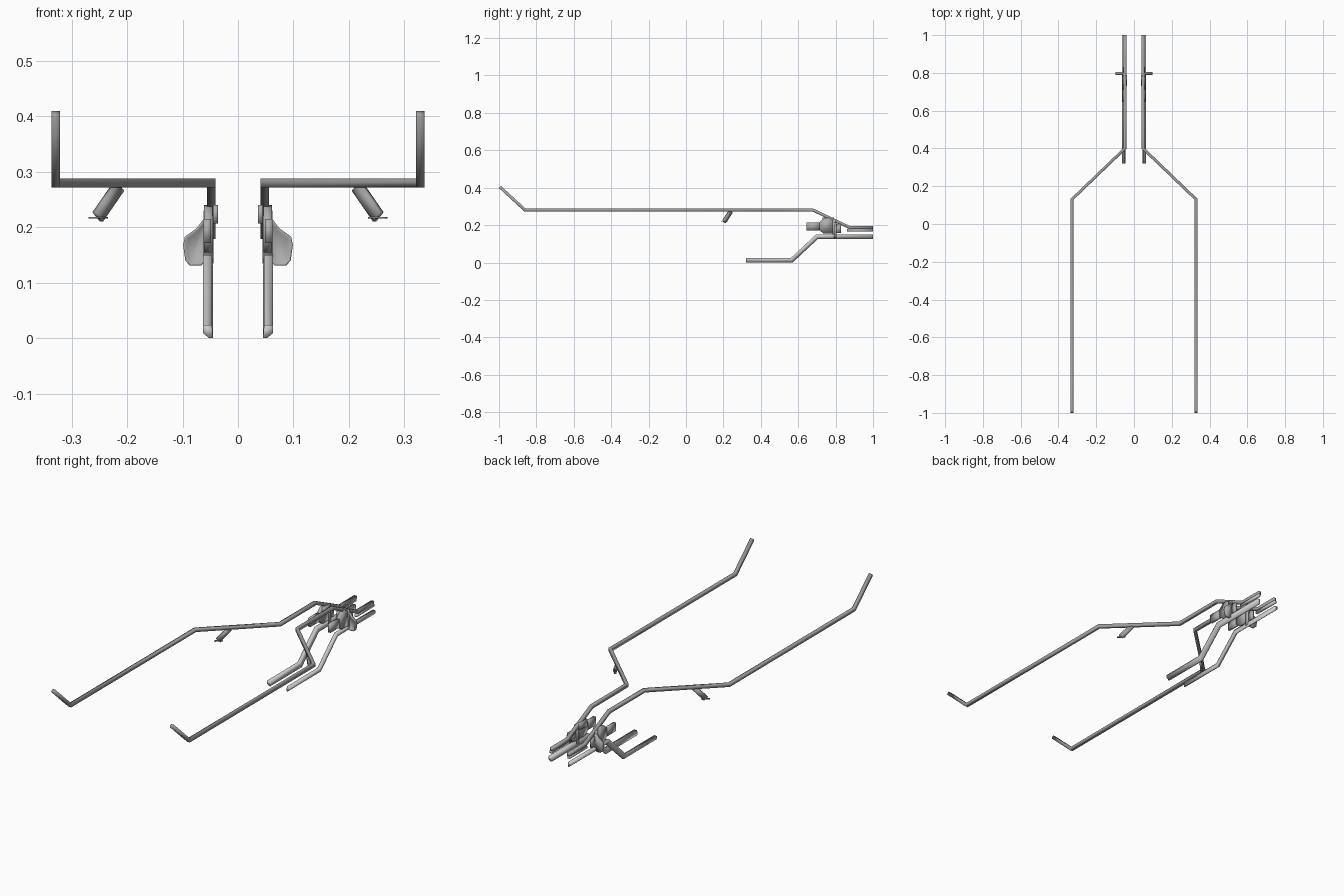
import bpy, bmesh, math
from mathutils import Vector

if "Cube" in bpy.data.objects:
    bpy.data.objects.remove(bpy.data.objects["Cube"])


def grey(name, v):
    m = bpy.data.materials.new(name)
    m.diffuse_color = (v, v, v, 1)
    m.use_nodes = True
    m.node_tree.nodes["Principled BSDF"].inputs["Base Color"].default_value = m.diffuse_color
    return m


RAIL, RUNNER, BRACKET = grey("rail_grey", .36), grey("runner_grey", .6), grey("bracket_grey", .42)


def finish(name, bm, mat):
    """Turn a bmesh into a smooth-shaded object mirrored across x = 0."""
    bmesh.ops.recalc_face_normals(bm, faces=bm.faces)
    for f in bm.faces:
        f.smooth = True
    me = bpy.data.meshes.new(name)
    bm.to_mesh(me)
    bm.free()
    me.materials.append(mat)
    ob = bpy.data.objects.new(name, me)
    bpy.context.collection.objects.link(ob)
    mod = ob.modifiers.new("Mirror", 'MIRROR')
    mod.use_axis[0] = True
    mod.use_mirror_merge = False
    return ob


def sweep(name, path, profile, mat):
    """Sweep an upright (outward, up) profile along a path with mitred corners."""
    bm = bmesh.new()
    pts = [Vector(p) for p in path]
    rings = []
    for i, p in enumerate(pts):
        a = (p - pts[i - 1]).normalized() if i else (pts[1] - p).normalized()
        b = (pts[i + 1] - p).normalized() if i < len(pts) - 1 else a
        t = (a + b).normalized()
        k = 1 / max(t.dot(a), 0.3)
        side = t.cross(Vector((0, 0, 1))).normalized()
        up = side.cross(t)
        vertical = abs(a.z - b.z) > 1e-4
        su, sv = (1, k) if vertical else (k, 1)
        rings.append([bm.verts.new(p + side * u * su + up * v * sv) for u, v in profile])
    n = len(profile)
    for r, s in zip(rings, rings[1:]):
        for j in range(n):
            bm.faces.new((r[j], r[(j + 1) % n], s[(j + 1) % n], s[j]))
    bm.faces.new(rings[0])
    bm.faces.new(rings[-1])
    return finish(name, bm, mat)


def plate(name, outline, axis, lo, hi, rim=0, dish=0):
    """Extrude an outline along x (outline is y,z) or y (outline is x,z)."""
    bm = bmesh.new()

    def at(p, d):
        return (d, p[0], p[1]) if axis == 'x' else (p[0], d, p[1])
    f0 = [bm.verts.new(at(p, lo)) for p in outline]
    f1 = [bm.verts.new(at(p, hi)) for p in outline]
    n = len(outline)
    caps = [bm.faces.new(f0), bm.faces.new(f1)]
    for j in range(n):
        bm.faces.new((f0[j], f0[(j + 1) % n], f1[(j + 1) % n], f1[j]))
    bmesh.ops.recalc_face_normals(bm, faces=bm.faces)
    if rim:
        bmesh.ops.inset_region(bm, faces=caps[:1], thickness=rim)
        bmesh.ops.inset_region(bm, faces=caps[:1], thickness=rim, depth=-dish)
    return finish(name, bm, BRACKET)


def rect(a0, a1, b0, b1):
    return [(a0, b0), (a1, b0), (a1, b1), (a0, b1)]


# Upper rails: upturned tail, long straight, inward jog, drop to the rear
bar = [(-.0075, -.008), (.0075, -.008), (.0075, .008), (-.0075, .008)]
sweep("upper_rail", [(.329, -.995, .404), (.329, -.86, .280), (.329, .13, .280),
                     (.048, .40, .280), (.048, .68, .280), (.048, .875, .187),
                     (.048, 1, .187)], bar, RAIL)

# Lower strip under the rear end of each upper rail
sweep("rear_strip", [(.05, .86, .173), (.05, 1, .173)],
      rect(-.006, .006, -.006, .006), RUNNER)

# Lower rails: low runner that steps up to the rear
sweep("lower_rail", [(.054, .32, .013), (.054, .565, .013), (.054, .70, .139),
                     (.054, 1, .139)],
      [(-.009, -.013), (-.002, -.013), (.009, -.004), (.009, .011), (-.007, .011)], RUNNER)

# Slanted struts with a thin foot, hanging under the diagonal of the upper rails
sweep("strut", [(.215, .240, .274), (.253, .204, .219)],
      rect(-.005, .005, -.012, .012), RAIL)
sweep("strut_foot", [(.238, .218, .217), (.266, .191, .217)],
      rect(-.005, .005, -.0015, .0015), RAIL)

# Bracket assembly between the rails
plate("bracket_body", [(.71, .175), (.735, .155), (.79, .155), (.79, .222),
                       (.765, .24), (.735, .235), (.71, .212)], 'x', .046, .061)
plate("front_block", rect(.645, .715, .172, .215), 'x', .049, .062)
plate("rear_block", rect(.80, .83, .157, .205), 'x', .049, .058)
plate("inner_tab", rect(.73, .79, .207, .24), 'x', .036, .045)
plate("post", rect(.784, .80, .135, .23), 'x', .044, .062)

# Rimmed wing plates standing out to the sides
plate("wing_plate", [(.055, .145), (.066, .131), (.087, .131), (.095, .140),
                     (.099, .168), (.096, .183), (.075, .198), (.062, .215),
                     (.05, .215)], 'y', .79, .804, rim=.004, dish=.005)
